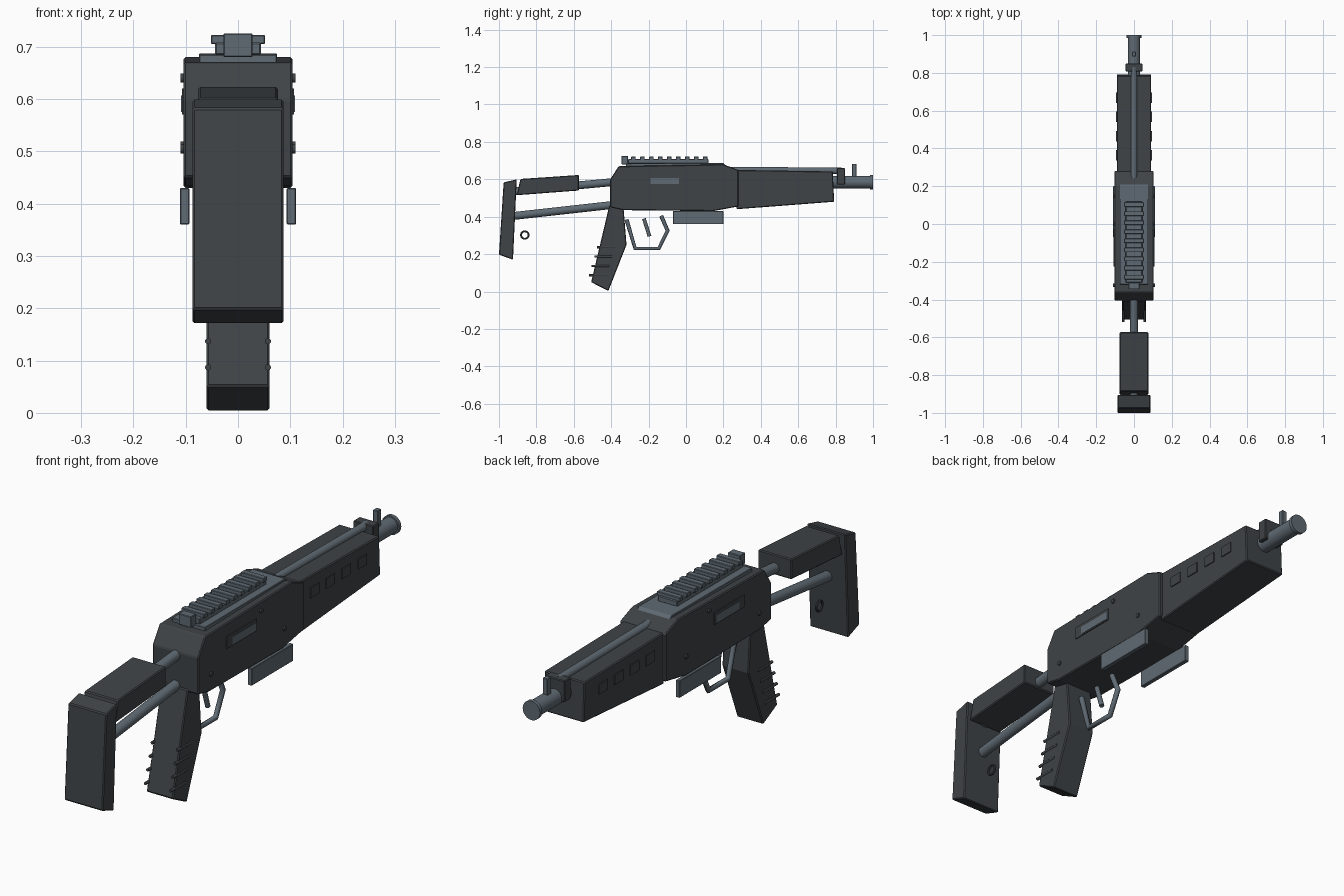
import bpy, bmesh, math
from mathutils import Vector

cube = bpy.data.objects.get("Cube")
if cube:
    bpy.data.objects.remove(cube, do_unlink=True)


def material(name, colour):
    m = bpy.data.materials.new(name)
    m.use_nodes = True
    m.diffuse_color = colour
    b = m.node_tree.nodes["Principled BSDF"]
    b.inputs["Base Color"].default_value = colour
    b.inputs["Roughness"].default_value = 0.6
    return m


DARK = material("dark grey", (0.050, 0.057, 0.062, 1))
STEEL = material("blue grey steel", (0.115, 0.145, 0.172, 1))


def finish(name, bm, mat, bevel=0.0):
    bmesh.ops.recalc_face_normals(bm, faces=bm.faces[:])
    me = bpy.data.meshes.new(name)
    bm.to_mesh(me)
    bm.free()
    ob = bpy.data.objects.new(name, me)
    bpy.context.collection.objects.link(ob)
    me.materials.append(mat)
    if bevel:
        mod = ob.modifiers.new("edge_bevel", "BEVEL")
        mod.width, mod.segments = bevel, 1
    return ob


def smooth(ob):
    bpy.ops.object.select_all(action="DESELECT")
    ob.select_set(True)
    bpy.context.view_layer.objects.active = ob
    bpy.ops.object.shade_smooth_by_angle(angle=math.radians(40))


def prism(name, outline, x0, x1, mat, bevel=0.004):
    """Extrude a side outline of (y, z) points from x0 to x1."""
    bm = bmesh.new()
    face = bm.faces.new([bm.verts.new((x0, y, z)) for y, z in outline])
    ext = bmesh.ops.extrude_face_region(bm, geom=[face])["geom"]
    moved = [v for v in ext if isinstance(v, bmesh.types.BMVert)]
    bmesh.ops.translate(bm, verts=moved, vec=(x1 - x0, 0, 0))
    return finish(name, bm, mat, bevel)


def box(name, x0, x1, y0, y1, z0, z1, mat, bevel=0.0):
    return prism(name, [(y0, z0), (y1, z0), (y1, z1), (y0, z1)], x0, x1, mat, bevel)


def rod(name, a, b, r, mat, sides=20):
    """Cylinder from point a to point b."""
    a, b = Vector(a), Vector(b)
    bm = bmesh.new()
    bmesh.ops.create_cone(bm, cap_ends=True, segments=sides, radius1=r, radius2=r, depth=(b - a).length)
    bmesh.ops.rotate(bm, verts=bm.verts, matrix=(b - a).to_track_quat("Z", "Y").to_matrix())
    bmesh.ops.translate(bm, verts=bm.verts, vec=(a + b) / 2)
    ob = finish(name, bm, mat)
    smooth(ob)
    return ob


# Receiver, top cover and handguard
prism("receiver", [(-0.405, 0.45), (-0.405, 0.60), (-0.36, 0.67), (0.20, 0.68),
                   (0.28, 0.65), (0.28, 0.455), (0.145, 0.43), (-0.335, 0.435)], -0.104, 0.104, DARK)
prism("top_cover", [(-0.32, 0.66), (-0.32, 0.685), (0.20, 0.687), (0.22, 0.665)],
      -0.075, 0.075, STEEL, 0.002)
prism("handguard", [(0.27, 0.44), (0.27, 0.65), (0.785, 0.642), (0.792, 0.48)], -0.091, 0.091, DARK)

# Sight rail with cross teeth and rear sight
box("rail_base", -0.044, 0.044, -0.31, 0.12, 0.684, 0.708, STEEL, 0.003)
for i in range(9):
    y = 0.103 - 0.048 * i
    box(f"rail_tooth_{i + 1}", -0.052, 0.052, y - 0.012, y + 0.012, 0.705, 0.722, STEEL, 0.002)
box("rear_sight", -0.028, 0.028, -0.345, -0.31, 0.68, 0.725, STEEL, 0.002)

# Barrel, muzzle ring, gas tube and front sight
rod("barrel", (0, 0.75, 0.585), (0, 0.995, 0.585), 0.033, STEEL, 24)
rod("muzzle_ring", (0, 0.985, 0.585), (0, 1.0, 0.585), 0.039, STEEL, 24)
rod("gas_tube", (0, 0.24, 0.65), (0, 0.83, 0.645), 0.017, STEEL)
box("front_sight_block", -0.045, 0.045, 0.808, 0.85, 0.572, 0.66, DARK, 0.003)
box("front_sight_post", -0.011, 0.011, 0.888, 0.912, 0.61, 0.683, STEEL, 0.002)

# Side details on both sides
for side, s in (("left", 1), ("right", -1)):
    box(f"port_frame_{side}", s * 0.10, s * 0.1075, -0.225, -0.03, 0.57, 0.62, DARK)
    box(f"port_cover_{side}", s * 0.10, s * 0.109, -0.19, -0.037, 0.575, 0.607, STEEL)
    for i, (y, z) in enumerate([(0.0, 0.64), (-0.325, 0.505), (0.15, 0.51)]):
        rod(f"pin_{side}_{i + 1}", (s * 0.10, y, z), (s * 0.11, y, z), 0.009, DARK, 12)
    for i in range(4):
        y = 0.335 + 0.102 * i
        box(f"vent_{side}_{i + 1}", s * 0.088, s * 0.095, y, y + 0.056, 0.56, 0.602, DARK)
    box(f"lower_plate_{side}", s * 0.093, s * 0.111, -0.07, 0.20, 0.36, 0.43, STEEL, 0.002)
    for i in range(4):
        y, z = -0.475 - 0.0145 * i, 0.237 - 0.05 * i
        rod(f"grip_rib_{side}_{i + 1}", (s * 0.057, y, z), (s * 0.057, y + 0.095, z), 0.006, DARK, 10)

# Grip
prism("grip", [(-0.41, 0.46), (-0.335, 0.46), (-0.318, 0.25), (-0.415, 0.003), (-0.507, 0.05)],
      -0.06, 0.06, DARK)

# Trigger and guard
rod("trigger", (0, -0.225, 0.39), (0, -0.195, 0.295), 0.01, STEEL, 12)
curve = bpy.data.curves.new("trigger_guard", "CURVE")
curve.dimensions = "3D"
curve.bevel_depth, curve.bevel_resolution = 0.011, 2
curve.use_fill_caps = True
path = [(-0.318, 0.385), (-0.272, 0.23), (-0.145, 0.23), (-0.098, 0.325), (-0.133, 0.405)]
spline = curve.splines.new("POLY")
spline.points.add(len(path) - 1)
for p, (y, z) in zip(spline.points, path):
    p.co = (0, y, z, 1)
curve.materials.append(STEEL)
bpy.context.collection.objects.link(bpy.data.objects.new("trigger_guard", curve))

# Shoulder stock
prism("butt_plate", [(-0.975, 0.583), (-0.905, 0.60), (-0.925, 0.17), (-1.0, 0.197)],
      -0.087, 0.087, DARK)
prism("cheek_rest", [(-0.885, 0.602), (-0.573, 0.623), (-0.573, 0.54), (-0.905, 0.515)],
      -0.076, 0.076, DARK)
rod("upper_stock_tube", (0, -0.93, 0.535), (0, -0.39, 0.585), 0.021, STEEL)
rod("lower_stock_tube", (0, -0.93, 0.403), (0, -0.39, 0.463), 0.021, STEEL)

# Sling ring
bpy.ops.mesh.primitive_torus_add(location=(0, -0.862, 0.302), rotation=(0, math.pi / 2, 0),
                                 major_radius=0.02, minor_radius=0.005,
                                 major_segments=24, minor_segments=8)
ring = bpy.context.object
ring.name = "sling_ring"
ring.data.materials.append(DARK)
smooth(ring)
